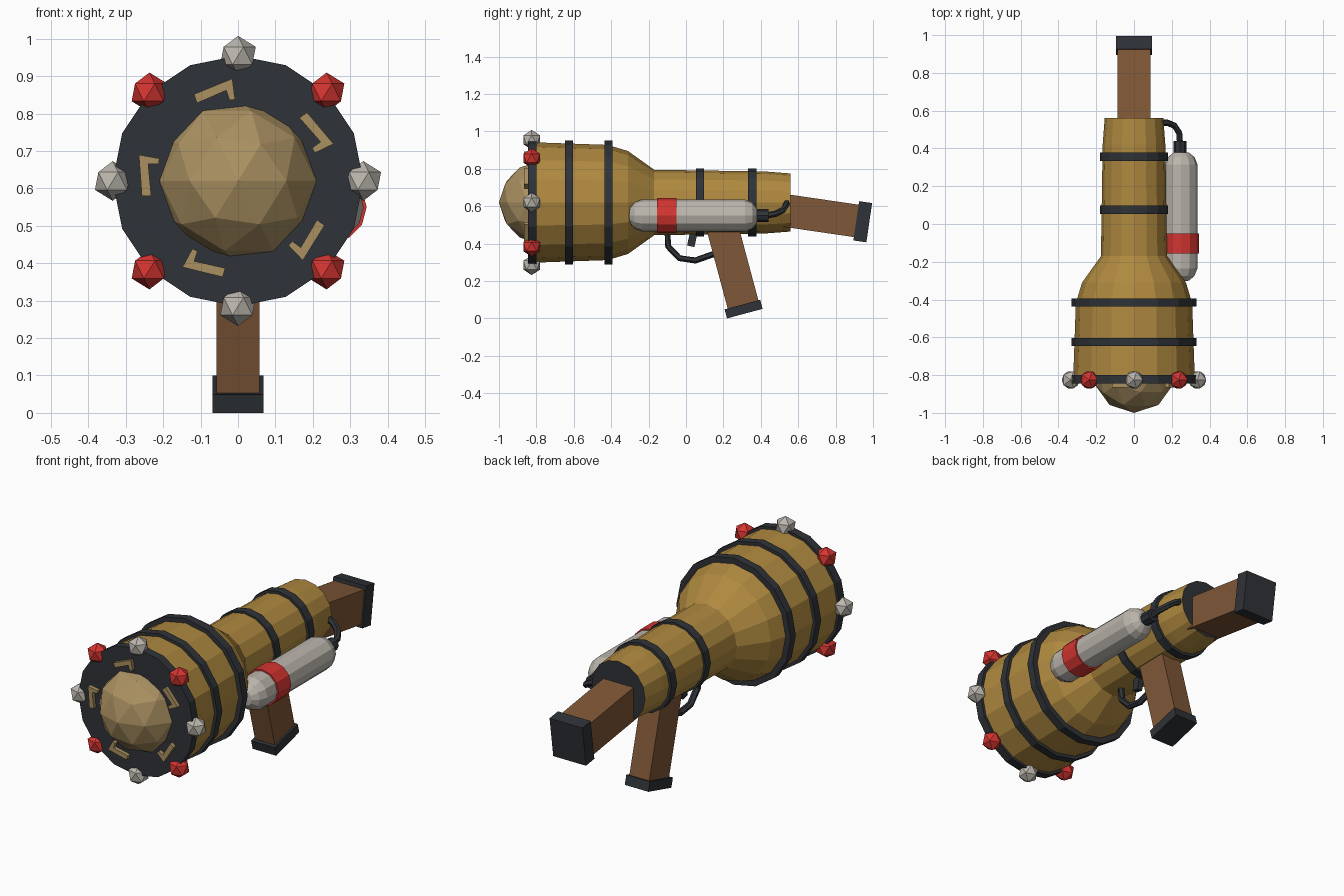
import bpy, bmesh
from math import pi, sin, cos, radians
from mathutils import Matrix, Vector

if "Cube" in bpy.data.objects:
    bpy.data.objects.remove(bpy.data.objects["Cube"])

AXIS = (0, 0, 0.62)   # barrel axis, running along y


def mat(name, r, g, b):
    m = bpy.data.materials.new(name)
    m.diffuse_color = (r, g, b, 1)
    m.use_nodes = True
    m.node_tree.nodes["Principled BSDF"].inputs["Base Color"].default_value = m.diffuse_color
    return m


BRASS = mat("brass", 0.43, 0.25, 0.05)
TAN = mat("tan", 0.40, 0.28, 0.12)
DARK = mat("dark_metal", 0.028, 0.032, 0.038)
RED = mat("red", 0.65, 0.035, 0.03)
PALE = mat("pale_grey", 0.5, 0.47, 0.42)
WOOD = mat("wood", 0.21, 0.095, 0.038)


def finish(bm, name, material):
    bmesh.ops.recalc_face_normals(bm, faces=bm.faces[:])
    me = bpy.data.meshes.new(name)
    bm.to_mesh(me)
    bm.free()
    me.materials.append(material)
    ob = bpy.data.objects.new(name, me)
    bpy.context.collection.objects.link(ob)
    return ob


def lathe(name, profile, material, center=AXIS, n=16, closed=False):
    """Spin (y, radius) points about a line parallel to y."""
    bm = bmesh.new()
    rows = []
    for y, r in profile:
        if r == 0:
            rows.append([bm.verts.new((center[0], center[1] + y, center[2]))] * n)
        else:
            rows.append([bm.verts.new((center[0] + r * sin(2 * pi * i / n), center[1] + y,
                                       center[2] + r * cos(2 * pi * i / n))) for i in range(n)])
    pairs = list(zip(rows, rows[1:])) + ([(rows[-1], rows[0])] if closed else [])
    for a, b in pairs:
        for i in range(n):
            j = (i + 1) % n
            bm.faces.new(list(dict.fromkeys((a[i], a[j], b[j], b[i]))))
    return finish(bm, name, material)


def band(name, y, r, w, depth=0.03, material=DARK):
    return lathe(name, [(y - w / 2, r), (y + w / 2, r), (y + w / 2, r - depth),
                        (y - w / 2, r - depth)], material, closed=True)


def box(name, center, size, tilt, material):
    """Box tilted about the x axis, tilt in degrees."""
    bm = bmesh.new()
    bmesh.ops.create_cube(bm, size=1, matrix=Matrix.Translation(center)
                          @ Matrix.Rotation(radians(tilt), 4, 'X') @ Matrix.Diagonal((*size, 1)))
    return finish(bm, name, material)


def ball(name, center, r, sub, material):
    bm = bmesh.new()
    bmesh.ops.create_icosphere(bm, subdivisions=sub, radius=r, matrix=Matrix.Translation(center))
    return finish(bm, name, material)


def tube(name, points, r, material, n=6):
    """Low-poly pipe following a path."""
    bm = bmesh.new()
    pts = [Vector(p) for p in points]
    rows = []
    for i, p in enumerate(pts):
        d = (pts[min(i + 1, len(pts) - 1)] - pts[max(i - 1, 0)]).normalized()
        u = d.cross(Vector((0.3, 0.1, 1))).normalized()
        v = d.cross(u)
        rows.append([bm.verts.new(p + r * (u * cos(2 * pi * k / n) + v * sin(2 * pi * k / n)))
                     for k in range(n)])
    for a, b in zip(rows, rows[1:]):
        for k in range(n):
            bm.faces.new((a[k], a[(k + 1) % n], b[(k + 1) % n], b[k]))
    bm.faces.new(rows[0])
    bm.faces.new(rows[-1])
    return finish(bm, name, material)


# Barrel: wide drum, shoulder, narrow tube
lathe("barrel", [(-0.82, 0.322), (-0.42, 0.308), (-0.31, 0.275), (-0.17, 0.175),
                 (0.42, 0.166), (0.56, 0.155)], BRASS)
lathe("rear_cap", [(0.56, 0.155), (0.56, 0)], DARK)
lathe("front_plate", [(-0.845, 0), (-0.845, 0.335), (-0.8, 0.335), (-0.8, 0.3)], DARK)

# Bands around drum and tube
for i, y in enumerate((-0.625, -0.415)):
    band(f"drum_band_{i}", y, 0.332, 0.042)
for i, y in enumerate((0.075, 0.355)):
    band(f"tube_band_{i}", y, 0.181, 0.045)

# Domed nose and the ring of studs
ball("nose_dome", (0, -0.78, 0.62), 0.22, 2, TAN)
for i in range(8):
    a = i * pi / 4
    ball(f"stud_{i}", (0.335 * sin(a), -0.825, 0.62 + 0.335 * cos(a)), 0.053, 1,
         RED if i % 2 else PALE)

# Five hooked shards swirling round the dome
HOOK = [(-.265, .07), (-.257, -.04), (-.232, -.04), (-.24, .045), (-.212, .045), (-.21, .06)]
for i in range(5):
    bm = bmesh.new()
    face = bm.faces.new([bm.verts.new((x, -0.84, z)) for x, z in HOOK])
    ext = bmesh.ops.extrude_face_region(bm, geom=[face])
    bmesh.ops.translate(bm, vec=(0, -0.025, 0),
                        verts=[g for g in ext["geom"] if isinstance(g, bmesh.types.BMVert)])
    bmesh.ops.transform(bm, verts=bm.verts[:], matrix=Matrix.Translation(AXIS)
                        @ Matrix.Rotation(i * 2 * pi / 5, 4, 'Y'))
    finish(bm, f"shard_{i}", TAN)

# Side canister with band, valve and hose
CAN = (0.25, 0, 0.55)
lathe("canister", [(-0.305, 0), (-0.3, 0.04), (-0.275, 0.07), (-0.235, 0.086), (0.315, 0.086),
                   (0.355, 0.07), (0.378, 0.04), (0.383, 0)], PALE, CAN, 12)
lathe("canister_band", [(-0.155, 0.08), (-0.155, 0.094), (-0.05, 0.094), (-0.05, 0.08)],
      RED, CAN, 12)
lathe("valve", [(0.37, 0), (0.37, 0.034), (0.44, 0.034), (0.44, 0)], DARK, (0.243, 0, 0.55), 8)
tube("hose", [(0.243, 0.43, 0.55), (0.24, 0.48, 0.56), (0.215, 0.52, 0.58),
              (0.18, 0.535, 0.605), (0.13, 0.54, 0.625)], 0.017, DARK)

# Shoulder stock
box("stock", (0, 0.73, 0.548), (0.175, 0.40, 0.175), -8.3, WOOD)
box("stock_pad", (0, 0.945, 0.517), (0.19, 0.07, 0.212), -8.3, DARK)

# Pistol grip
box("grip", (0, 0.25, 0.28), (0.115, 0.17, 0.44), 15, WOOD)
box("grip_cap", (0, 0.308, 0.05), (0.137, 0.197, 0.05), 15, DARK)

# Trigger and guard
box("trigger", (0, 0.035, 0.43), (0.03, 0.04, 0.09), -12, DARK)
tube("trigger_guard", [(0, -0.1, 0.47), (0, -0.095, 0.385), (0, -0.035, 0.322),
                       (0, 0.05, 0.31), (0, 0.15, 0.345)], 0.017, DARK)
